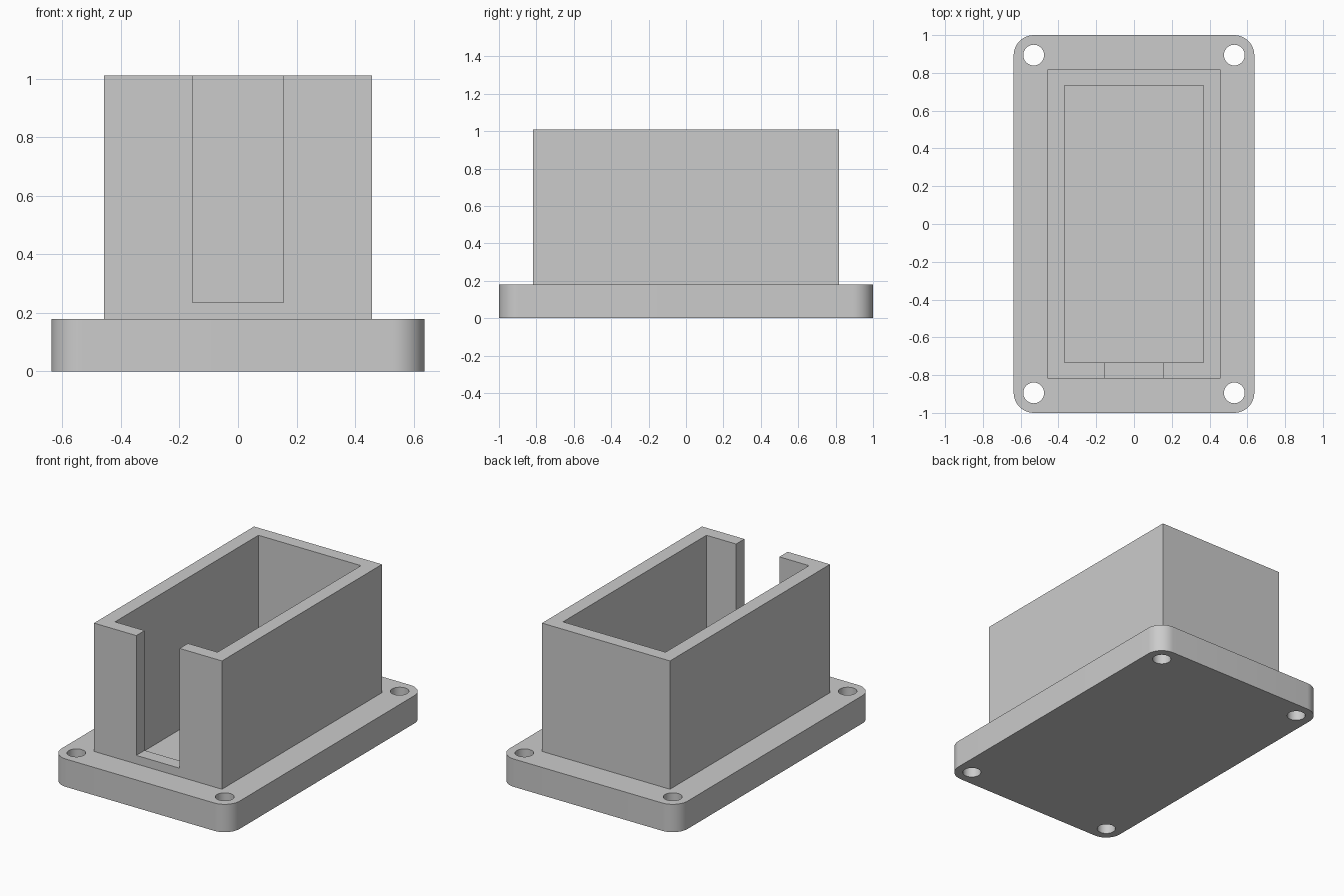
import bpy, bmesh
from math import sin, cos, pi

if "Cube" in bpy.data.objects:
    bpy.data.objects.remove(bpy.data.objects["Cube"])

PLATE_TOP, TOP, FLOOR, SILL = 0.18, 1.01, 0.06, 0.235


def make_prism(name, points, z0, z1, cutter=False):
    """Extrude a closed xy outline from z0 to z1."""
    bm = bmesh.new()
    face = bm.faces.new([bm.verts.new((x, y, z0)) for x, y in points])
    moved = bmesh.ops.extrude_face_region(bm, geom=[face])["geom"]
    bmesh.ops.translate(bm, vec=(0, 0, z1 - z0),
                        verts=[v for v in moved if isinstance(v, bmesh.types.BMVert)])
    bmesh.ops.recalc_face_normals(bm, faces=bm.faces)
    mesh = bpy.data.meshes.new(name)
    bm.to_mesh(mesh)
    bm.free()
    obj = bpy.data.objects.new(name, mesh)
    bpy.context.collection.objects.link(obj)
    obj.hide_render = cutter
    return obj


def rect(x0, x1, y0, y1):
    return [(x0, y0), (x1, y0), (x1, y1), (x0, y1)]


def circle(cx, cy, r, n=40):
    return [(cx + r * cos(2 * pi * i / n), cy + r * sin(2 * pi * i / n)) for i in range(n)]


def rounded_rect(hx, hy, r, n=12):
    pts = []
    for q, (sx, sy) in enumerate([(1, 1), (-1, 1), (-1, -1), (1, -1)]):
        for i in range(n + 1):
            a = (q + i / n) * pi / 2
            pts.append((sx * (hx - r) + r * cos(a), sy * (hy - r) + r * sin(a)))
    return pts


def boolean(obj, other, operation):
    """Apply a boolean and discard the helper object."""
    mod = obj.modifiers.new(operation, 'BOOLEAN')
    mod.operation, mod.object, mod.solver = operation, other, 'EXACT'
    bpy.context.view_layer.objects.active = obj
    bpy.ops.object.modifier_apply(modifier=mod.name)
    bpy.data.objects.remove(other, do_unlink=True)


# Rounded mounting plate joined with the rectangular box
housing = make_prism("housing", rounded_rect(0.637, 1.0, 0.107), 0, PLATE_TOP)
boolean(housing, make_prism("box_body", rect(-0.458, 0.458, -0.818, 0.818), 0.1, TOP), 'UNION')

# Open cavity, sunk into the plate
boolean(housing, make_prism("cavity", rect(-0.367, 0.367, -0.733, 0.733),
                            FLOOR, TOP + 0.1, True), 'DIFFERENCE')

# Slot through the front wall
boolean(housing, make_prism("front_slot", rect(-0.155, 0.155, -0.9, -0.6),
                            SILL, TOP + 0.1, True), 'DIFFERENCE')

# Screw holes in the four corners
for sx in (-1, 1):
    for sy in (-1, 1):
        boolean(housing, make_prism("screw_hole", circle(sx * 0.531, sy * 0.894, 0.055),
                                    -0.1, PLATE_TOP + 0.1, True), 'DIFFERENCE')

# Smooth the round corners and holes, keep the box edges sharp
bpy.ops.object.select_all(action='DESELECT')
housing.select_set(True)
bpy.context.view_layer.objects.active = housing
bpy.ops.object.shade_smooth_by_angle(angle=pi / 6)
